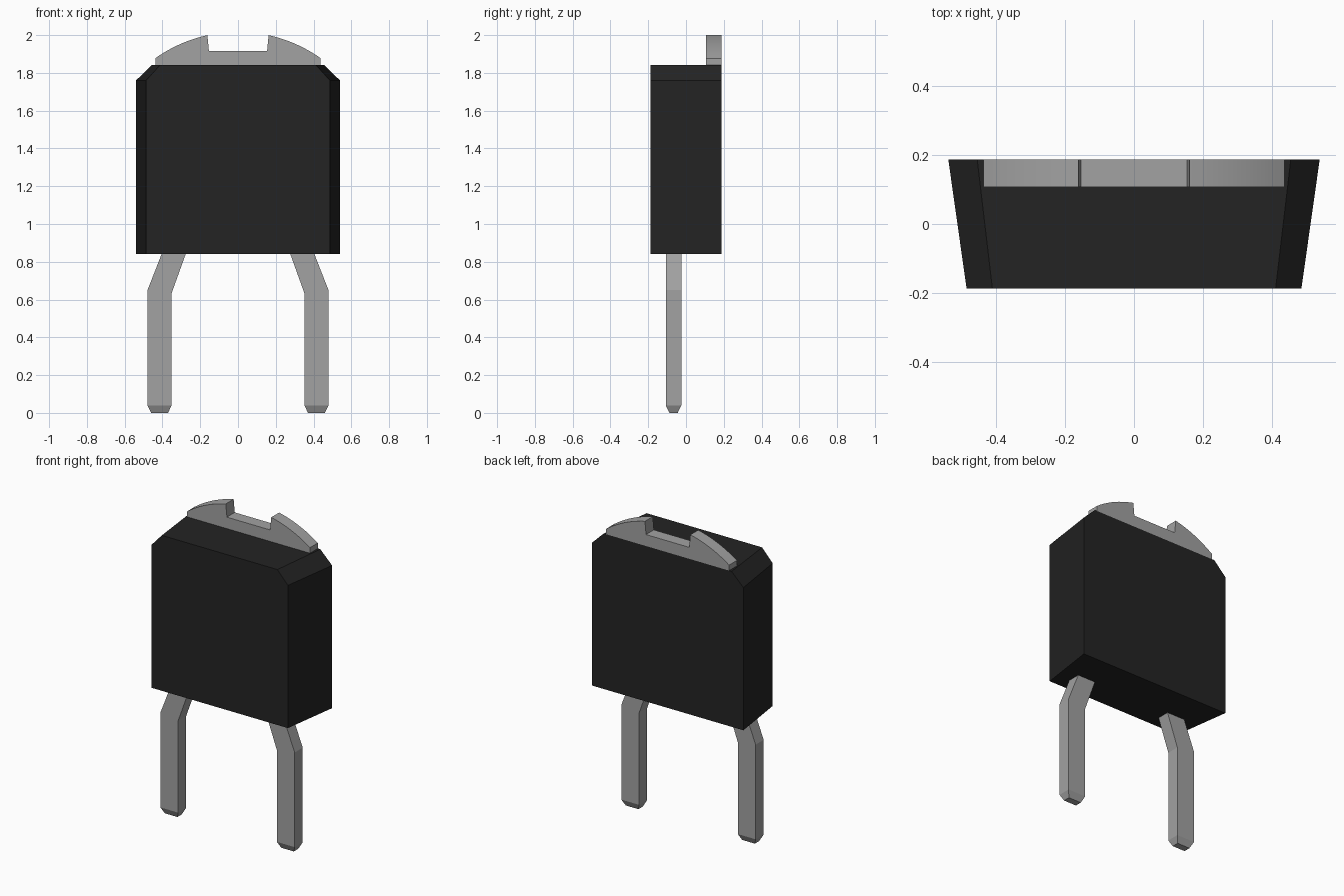
import bpy, bmesh, math

if "Cube" in bpy.data.objects:
    bpy.data.objects.remove(bpy.data.objects["Cube"], do_unlink=True)


def material(name, value):
    m = bpy.data.materials.new(name)
    m.use_nodes = True
    m.diffuse_color = (value, value, value, 1)
    m.node_tree.nodes["Principled BSDF"].inputs["Base Color"].default_value = (value, value, value, 1)
    return m


black = material("black plastic", 0.017)
silver = material("silver metal", 0.36)


def loft(name, rings, mat):
    """Skin a closed solid through rings that share one vertex count."""
    bm = bmesh.new()
    loops = [[bm.verts.new(p) for p in ring] for ring in rings]
    n = len(loops[0])
    for a, b in zip(loops, loops[1:]):
        for i in range(n):
            j = (i + 1) % n
            bm.faces.new((a[i], a[j], b[j], b[i]))
    bm.faces.new(loops[0])
    bm.faces.new(loops[-1])
    bmesh.ops.recalc_face_normals(bm, faces=bm.faces)
    mesh = bpy.data.meshes.new(name)
    bm.to_mesh(mesh)
    bm.free()
    mesh.materials.append(mat)
    ob = bpy.data.objects.new(name, mesh)
    bpy.context.collection.objects.link(ob)
    return ob


def mirrored(half):
    """Close a right-hand outline with its reflection in x."""
    return half + [(-x, z) for x, z in reversed(half)]


# Body: narrower at the front, with cut upper corners
def body_ring(y, side, top):
    return [(x, y, z) for x, z in mirrored([(side, 0.84), (side, 1.76), (top, 1.842)])]


loft("body", [body_ring(-0.187, 0.487, 0.412), body_ring(0.187, 0.54, 0.456)], black)

# Heat tab: arched outline with a central notch
cz, r, steps = 1.26, 0.757, 10
arc = []
for i in range(steps + 1):
    x = 0.438 + (0.162 - 0.438) * i / steps
    arc.append((x, cz + math.sqrt(r * r - x * x)))
outline = mirrored([(0.438, 1.842)] + arc + [(0.154, 1.916)])
tab = loft("heat_tab", [[(x, y, z) for x, z in outline] for y in (0.107, 0.187)], silver)

# Leads: rectangular bars with a tapered tip and an inward bend
# (inner x, inner z, outer x, outer z, front y, back y)
sections = [
    (0.370, 0.000, 0.460, 0.000, -0.088, -0.044),
    (0.352, 0.040, 0.479, 0.040, -0.107, -0.025),
    (0.352, 0.632, 0.479, 0.650, -0.107, -0.025),
    (0.270, 0.860, 0.397, 0.860, -0.107, -0.025),
]
for name, s in (("left_lead", 1), ("right_lead", -1)):
    rings = [[(s * xi, y0, zi), (s * xo, y0, zo), (s * xo, y1, zo), (s * xi, y1, zi)]
             for xi, zi, xo, zo, y0, y1 in sections]
    loft(name, rings, silver)

# Smooth only the arch of the tab
bpy.ops.object.select_all(action="DESELECT")
tab.select_set(True)
bpy.context.view_layer.objects.active = tab
bpy.ops.object.shade_smooth_by_angle(angle=math.radians(20))
